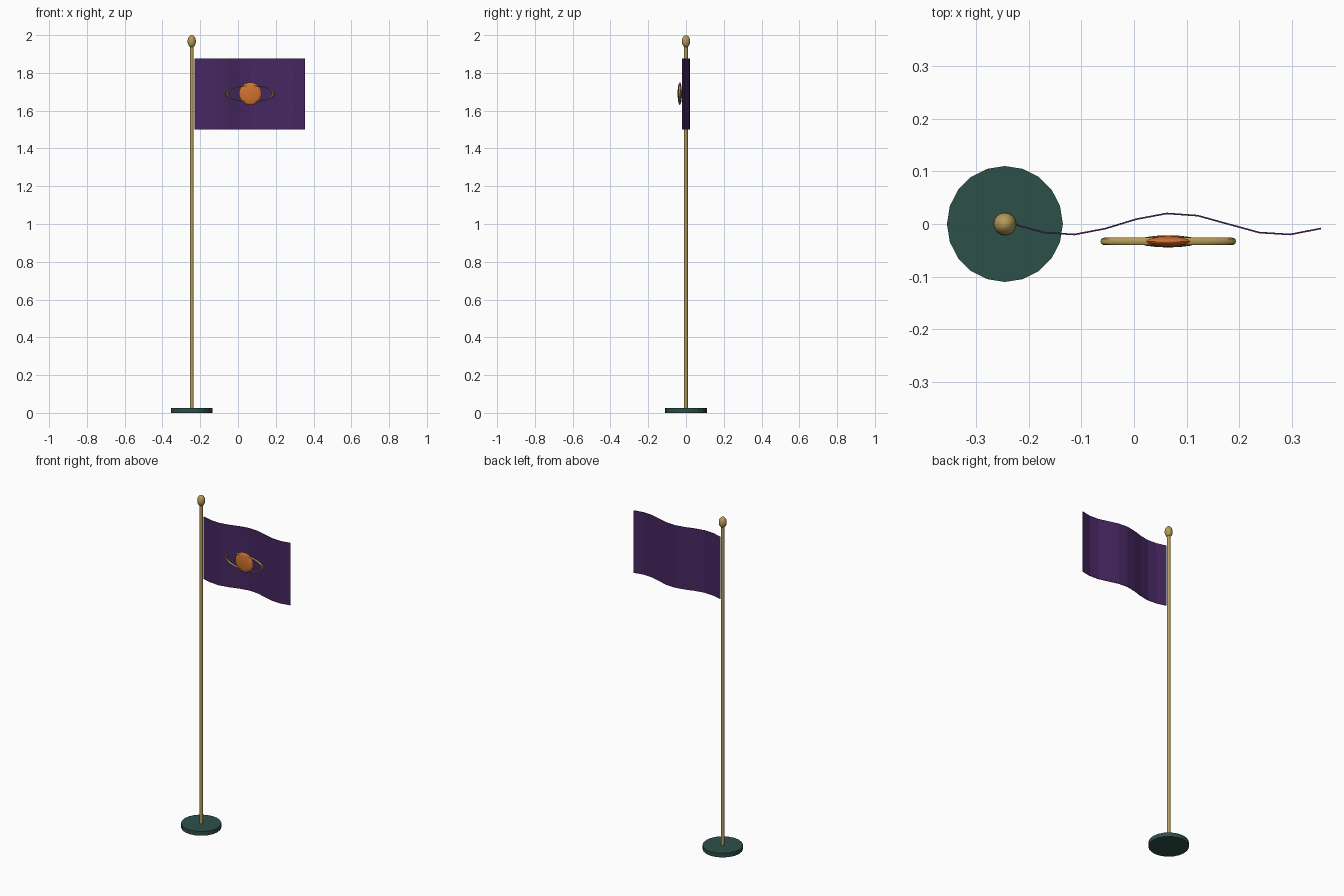
import bpy, bmesh, math

if "Cube" in bpy.data.objects:
    bpy.data.objects.remove(bpy.data.objects["Cube"])

PX = -0.245  # pole axis


def mat(name, rgb):
    m = bpy.data.materials.new(name)
    m.diffuse_color = (*rgb, 1)
    m.use_nodes = True
    m.node_tree.nodes["Principled BSDF"].inputs["Base Color"].default_value = m.diffuse_color
    return m


gold = mat("gold", (0.47, 0.33, 0.10))
purple = mat("purple", (0.062, 0.020, 0.120))
orange = mat("orange", (0.63, 0.17, 0.03))
green = mat("green", (0.027, 0.080, 0.066))


def finish(name, material, scale=None, smooth=True):
    o = bpy.context.object
    o.name = name
    o.data.materials.append(material)
    if scale:
        o.scale = scale
        bpy.ops.object.transform_apply(location=False, rotation=False, scale=True)
    if smooth:
        bpy.ops.object.shade_smooth_by_angle(angle=math.radians(40))
    return o


def cylinder(name, material, r, z0, z1, sides, smooth):
    bpy.ops.mesh.primitive_cylinder_add(vertices=sides, radius=r, depth=z1 - z0,
                                        location=(PX, 0, (z0 + z1) / 2))
    return finish(name, material, smooth=smooth)


# base and pole
cylinder("base", green, 0.11, 0, 0.025, 20, False)
cylinder("pole", gold, 0.010, 0.02, 1.95, 12, True)

# egg-shaped finial
bpy.ops.mesh.primitive_uv_sphere_add(segments=16, ring_count=10, radius=1,
                                     location=(PX, 0, 1.967))
finish("finial", gold, (0.022, 0.022, 0.033))

# rippling flag cloth
bm = bmesh.new()
cols = []
for i in range(11):
    x, y = -0.23 + 0.0585 * i, -0.0205 * math.sin(0.9 * i)
    cols.append([bm.verts.new((x, y, z)) for z in (1.5, 1.875)])
for a, b in zip(cols, cols[1:]):
    bm.faces.new((a[0], b[0], b[1], a[1]))
me = bpy.data.meshes.new("flag")
bm.to_mesh(me)
bm.free()
flag = bpy.data.objects.new("flag", me)
bpy.context.collection.objects.link(flag)
me.materials.append(purple)
sol = flag.modifiers.new("thickness", "SOLIDIFY")
sol.thickness, sol.offset = 0.003, 0

# emblem: flattened planet and its elliptical ring
C = (0.065, -0.033, 1.69)
bpy.ops.mesh.primitive_uv_sphere_add(segments=16, ring_count=10, radius=1, location=C)
finish("emblem_planet", orange, (0.06, 0.0115, 0.06))

bpy.ops.mesh.primitive_torus_add(major_radius=0.122, minor_radius=0.007,
                                 major_segments=32, minor_segments=8,
                                 location=C, rotation=(math.pi / 2, 0, 0))
bpy.ops.object.transform_apply(location=False, rotation=True, scale=False)
finish("emblem_ring", gold, (1, 1, 0.35))
